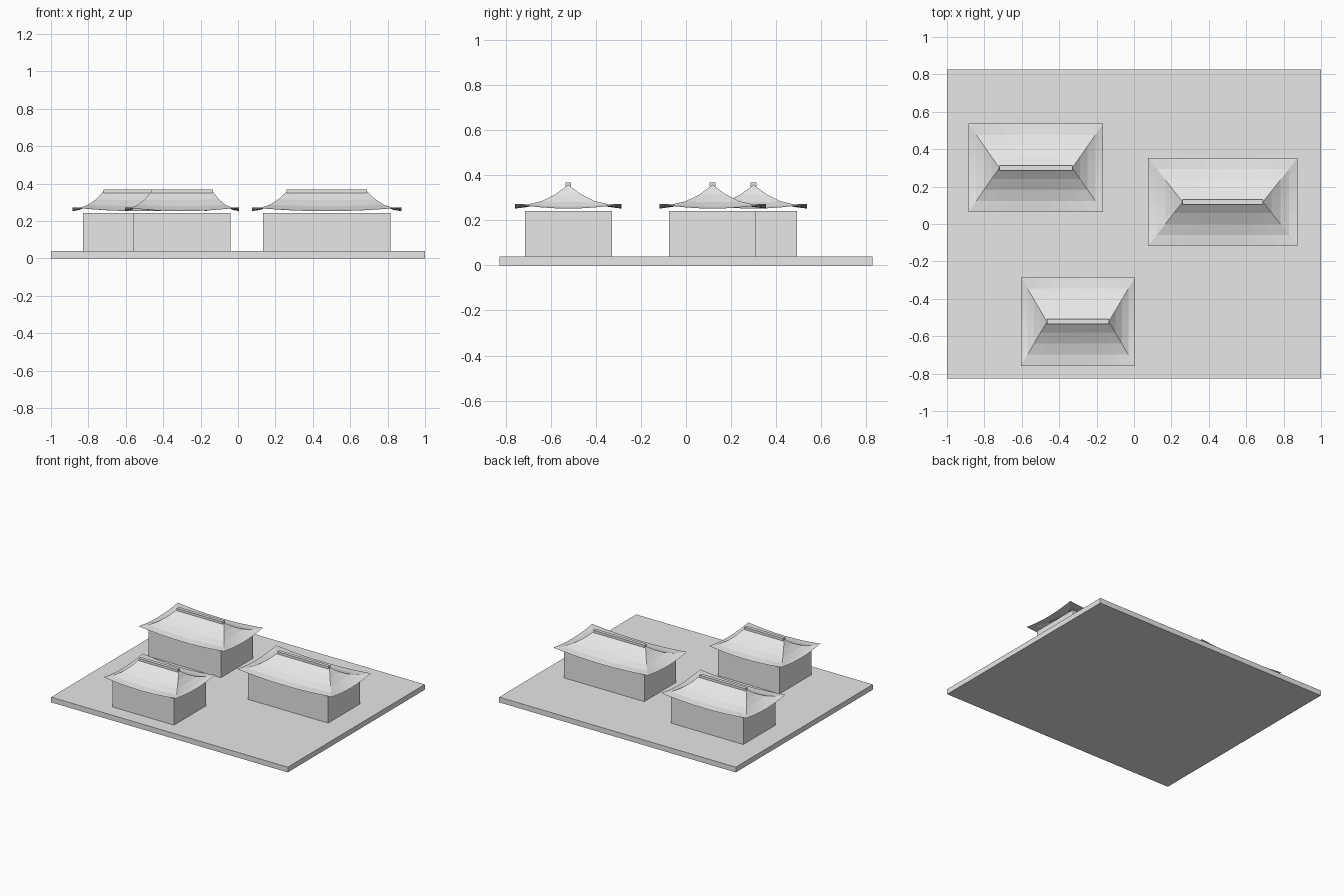
import bpy
import bmesh

cube = bpy.data.objects.get("Cube")
if cube:
    bpy.data.objects.remove(cube, do_unlink=True)

COLOUR = (0.8, 0.8, 0.8, 1)
plaster = bpy.data.materials.new("pale_grey")
plaster.use_nodes = True
plaster.diffuse_color = COLOUR
plaster.node_tree.nodes["Principled BSDF"].inputs["Base Color"].default_value = COLOUR

ROWS, COLS = 4, 8
EAVE, PEAK, LIFT = 0.252, 0.357, 0.02


def finish(name, bm):
    mesh = bpy.data.meshes.new(name)
    bm.to_mesh(mesh)
    bm.free()
    mesh.materials.append(plaster)
    obj = bpy.data.objects.new(name, mesh)
    bpy.context.collection.objects.link(obj)
    return obj


def box(name, x, y, half_x, half_y, z0, z1):
    bm = bmesh.new()
    bmesh.ops.create_cube(bm, size=1)
    for v in bm.verts:
        v.co.x = x + v.co.x * 2 * half_x
        v.co.y = y + v.co.y * 2 * half_y
        v.co.z = z0 + (v.co.z + 0.5) * (z1 - z0)
    return finish(name, bm)


def roof(name, x, y, half_x, half_y, ridge):
    """Curved hip roof: concave slopes, eaves lifted at the corners."""
    bm = bmesh.new()

    def point(side, u, t):
        reach_x = ridge + (half_x - ridge) * t
        reach_y = half_y * t
        z = EAVE + (PEAK - EAVE) * (1 - t) ** 1.9 + LIFT * u * u * t * t
        px, py = {"front": (u * reach_x, -reach_y),
                  "right": (reach_x, u * reach_y),
                  "back": (-u * reach_x, reach_y),
                  "left": (-reach_x, -u * reach_y)}[side]
        return bm.verts.new((x + px, y + py, z))

    for side in ("front", "right", "back", "left"):
        grid = [[point(side, 2 * c / COLS - 1, r / ROWS) for c in range(COLS + 1)]
                for r in range(ROWS + 1)]
        for r in range(ROWS):
            for c in range(COLS):
                bm.faces.new((grid[r + 1][c], grid[r + 1][c + 1],
                              grid[r][c + 1], grid[r][c]))
    # Join the four slopes along the hips and ridge
    bmesh.ops.remove_doubles(bm, verts=bm.verts, dist=0.0001)
    return finish(name, bm)


# Ground slab
box("ground_slab", 0, 0, 1, 0.827, 0, 0.04)

# Halls: name, centre x, centre y, roof half length, wall half length, ridge half length
HALLS = [
    ("back_hall", -0.525, 0.30, 0.36, 0.305, 0.195),
    ("left_hall", 0.475, 0.118, 0.40, 0.34, 0.215),
    ("front_hall", -0.30, -0.522, 0.305, 0.26, 0.165),
]
for name, x, y, eave_x, wall_x, ridge_x in HALLS:
    box(name + "_walls", x, y, wall_x, 0.193, 0.04, 0.242)
    roof(name + "_roof", x, y, eave_x, 0.236, ridge_x)
    box(name + "_ridge_beam", x, y, ridge_x, 0.013, 0.35, 0.368)
